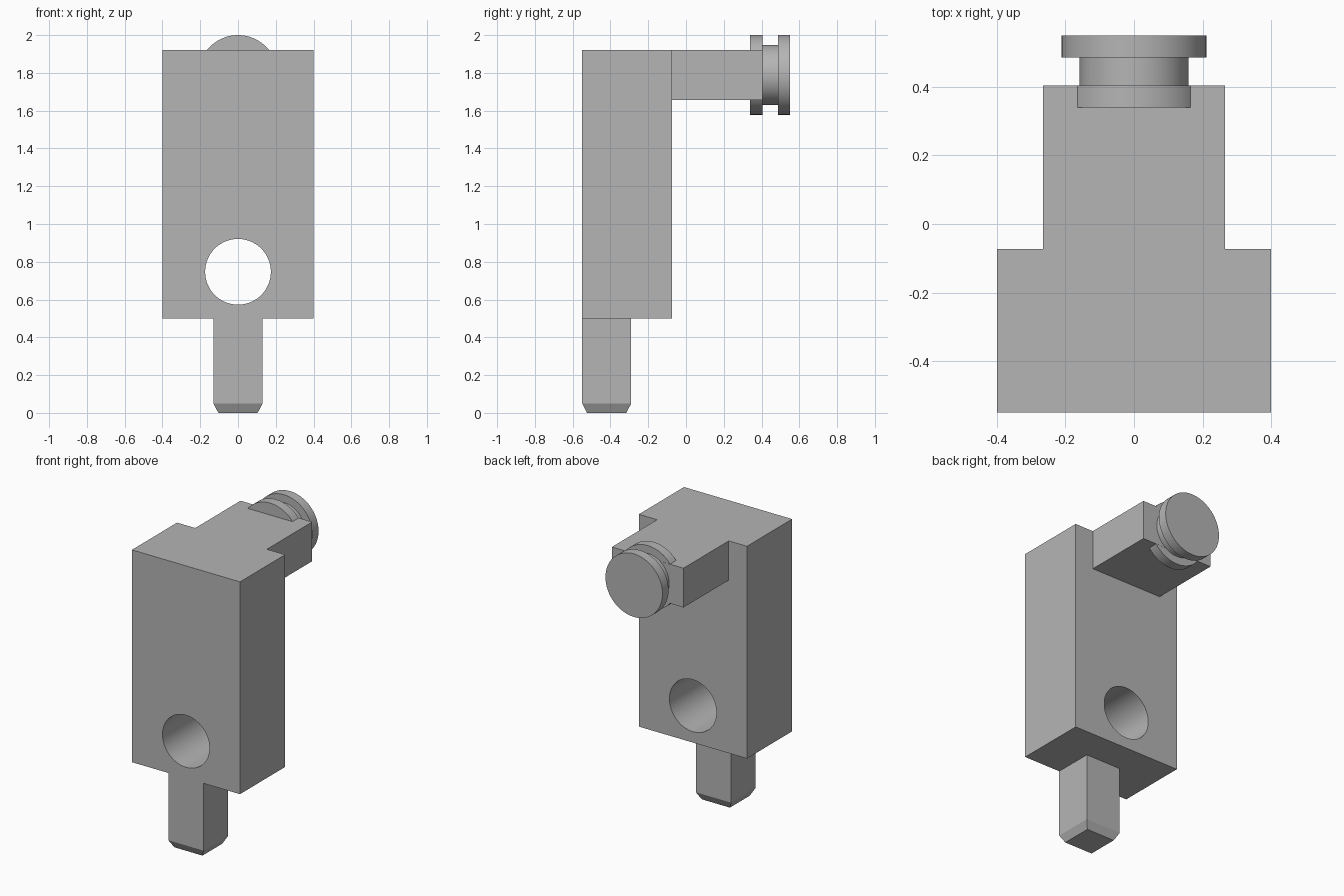
import bpy, bmesh, math
from mathutils import Matrix, Vector

cube = bpy.data.objects.get("Cube")
if cube:
    bpy.data.objects.remove(cube, do_unlink=True)

# Single grey material
GREY = (0.46, 0.46, 0.46, 1)
grey = bpy.data.materials.new("plain_grey")
grey.use_nodes = True
grey.diffuse_color = GREY
grey.node_tree.nodes["Principled BSDF"].inputs["Base Color"].default_value = GREY


def finish(name, bm):
    bmesh.ops.recalc_face_normals(bm, faces=bm.faces)
    mesh = bpy.data.meshes.new(name)
    bm.to_mesh(mesh)
    bm.free()
    mesh.materials.append(grey)
    obj = bpy.data.objects.new(name, mesh)
    bpy.context.collection.objects.link(obj)
    return obj


def box_mesh(low, high):
    bm = bmesh.new()
    low, high = Vector(low), Vector(high)
    size = high - low
    bmesh.ops.create_cube(bm, size=1, matrix=Matrix.Translation((low + high) / 2)
                          @ Matrix.Diagonal((*size, 1)))
    return bm


def smooth(obj):
    bpy.ops.object.select_all(action="DESELECT")
    obj.select_set(True)
    bpy.context.view_layer.objects.active = obj
    bpy.ops.object.shade_smooth_by_angle(angle=math.radians(30))


def boolean(target, tool, operation):
    bpy.context.view_layer.objects.active = target
    mod = target.modifiers.new(operation.lower(), "BOOLEAN")
    mod.object, mod.operation, mod.solver = tool, operation, "EXACT"
    bpy.ops.object.modifier_apply(modifier=mod.name)
    bpy.data.objects.remove(tool, do_unlink=True)


# Upright block with the rear arm joined on
body = finish("body_with_arm", box_mesh((-0.4, -0.55, 0.5), (0.4, -0.073, 1.92)))
arm = finish("arm", box_mesh((-0.265, -0.2, 1.657), (0.265, 0.405, 1.92)))
boolean(body, arm, "UNION")

# Round hole through the block, front to back
bm = bmesh.new()
bmesh.ops.create_cone(bm, cap_ends=True, segments=64, radius1=0.174, radius2=0.174, depth=1,
                      matrix=Matrix.Translation((0, -0.3, 0.747)) @ Matrix.Rotation(math.pi / 2, 4, "X"))
cutter = finish("hole_cutter", bm)
cutter.hide_render = True
boolean(body, cutter, "DIFFERENCE")
smooth(body)

# Square peg with a tapered tip
bm = box_mesh((-0.13, -0.55, 0.05), (0.13, -0.29, 0.5))
bottom = min(bm.faces, key=lambda f: f.calc_center_median().z)
tip = bmesh.ops.extrude_face_region(bm, geom=[bottom])
bmesh.ops.delete(bm, geom=[bottom], context="FACES_ONLY")
for v in [g for g in tip["geom"] if isinstance(g, bmesh.types.BMVert)]:
    v.co.x *= 0.8
    v.co.y = -0.42 + (v.co.y + 0.42) * 0.8
    v.co.z = 0
finish("peg", bm)

# Grooved knob, turned around the y axis: (radius, y)
profile = [(0, 0.34), (0.211, 0.34), (0.211, 0.404), (0.159, 0.404),
           (0.159, 0.486), (0.211, 0.486), (0.211, 0.55), (0, 0.55)]
bm = bmesh.new()
points = [bm.verts.new((r, y, 1.789)) for r, y in profile]
edges = [bm.edges.new(pair) for pair in zip(points, points[1:])]
bmesh.ops.spin(bm, geom=points + edges, cent=(0, 0, 1.789), axis=(0, 1, 0),
               angle=math.tau, steps=64)
bmesh.ops.remove_doubles(bm, verts=bm.verts, dist=0.0005)
smooth(finish("grooved_knob", bm))
